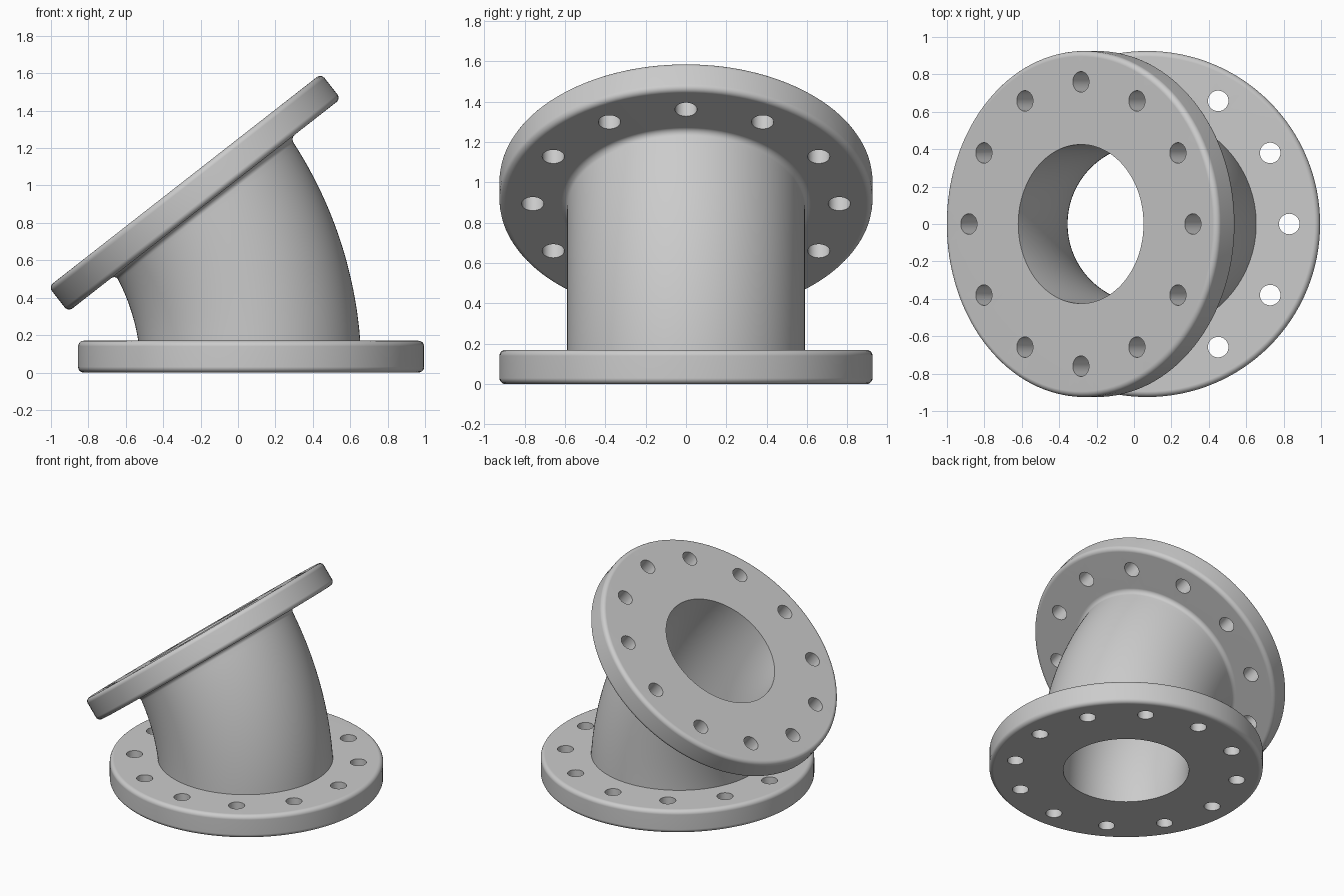
import bpy, bmesh
from math import sin, cos, pi, sqrt, radians
from mathutils import Matrix, Vector

if "Cube" in bpy.data.objects:
    bpy.data.objects.remove(bpy.data.objects["Cube"])

BEND = 1.67               # bend radius of the pipe centre line
ANGLE = radians(38)       # angle between the two flanges
BX = 0.07 - BEND          # x of the bend axis (at z = 0)
OUTER, BORE, FLANGE = 0.59, 0.425, 0.925
THICK, ROUND = 0.17, 0.03
SEG = 128

# Turns a point of the lower end frame into the upper end frame
to_top = (Matrix.Translation((BX, 0, 0)) @ Matrix.Rotation(-ANGLE, 4, 'Y')
          @ Matrix.Scale(-1, 4, (0, 0, 1)) @ Matrix.Translation((-BX, 0, 0)))
phis = [2 * pi * i / SEG for i in range(SEG)]


def flat_ring(r, z):
    return [Vector((BX + BEND + r * cos(p), r * sin(p), z)) for p in phis]


def pipe_ring(r, z):
    """Slice of the curved pipe at height z above the end plane."""
    return [Vector((BX + sqrt((BEND + r * cos(p)) ** 2 - z * z), r * sin(p), z))
            for p in phis]


def blend(a, b, n):
    """Rings that sweep round the bend axis between rings a and b."""
    rings = []
    for k in range(n + 1):
        ring = []
        for p, q in zip(a, b):
            axis = Vector((BX, 0, 0))
            u, v = p - axis, q - axis
            t0 = Vector((u.x, u.z)).angle_signed(Vector((1, 0)))
            t1 = Vector((v.x, v.z)).angle_signed(Vector((1, 0)))
            t = t0 + (t1 - t0) * k / n
            rho = sqrt(u.x ** 2 + u.z ** 2)
            ring.append(Vector((BX + rho * cos(t), p.y, rho * sin(t))))
        rings.append(ring)
    return rings


def flange_rings():
    """End face, rounded rim and back face, from bore edge outward."""
    rings = []
    for cz, start in ((ROUND, -90), (THICK - ROUND, 0)):
        for k in range(6):
            a = radians(start + 18 * k)
            rings.append(flat_ring(FLANGE - ROUND + ROUND * cos(a), cz + ROUND * sin(a)))
    return rings


def raise_ring(ring):
    return [to_top @ p for p in ring]


# Elbow skin: lower flange, outer pipe, upper fillet, upper flange, bore
fillet = [pipe_ring(OUTER + ROUND * (1 - cos(a)), THICK + ROUND * (1 - sin(a)))
          for a in [radians(15 * k) for k in range(7)]]
upper = [raise_ring(r) for r in fillet] + [raise_ring(r) for r in reversed(flange_rings())]
low_bore = flat_ring(BORE, 0)
rings = flange_rings()
rings += blend(pipe_ring(OUTER, THICK), upper[0], 28)
rings += upper[1:]
rings += blend(raise_ring(low_bore), low_bore, 28)

bm = bmesh.new()
loops = [[bm.verts.new(p) for p in ring] for ring in rings]
for a, b in zip(loops, loops[1:] + loops[:1]):
    for i in range(SEG):
        j = (i + 1) % SEG
        bm.faces.new((a[i], a[j], b[j], b[i]))
bmesh.ops.recalc_face_normals(bm, faces=bm.faces)
mesh = bpy.data.meshes.new("flanged_elbow")
bm.to_mesh(mesh)
bm.free()
elbow = bpy.data.objects.new("flanged_elbow", mesh)
bpy.context.collection.objects.link(elbow)

# Bolt hole cutters: twelve through each flange
bm = bmesh.new()
for top in (False, True):
    for k in range(12):
        a = k * pi / 6
        place = Matrix.Translation((BX + BEND + 0.76 * cos(a), 0.76 * sin(a), THICK / 2))
        bmesh.ops.create_cone(bm, cap_ends=True, segments=32, radius1=0.055, radius2=0.055,
                              depth=THICK + 0.08, matrix=to_top @ place if top else place)
bmesh.ops.recalc_face_normals(bm, faces=bm.faces)
mesh = bpy.data.meshes.new("bolt_hole_cutter")
bm.to_mesh(mesh)
bm.free()
cutter = bpy.data.objects.new("bolt_hole_cutter", mesh)
bpy.context.collection.objects.link(cutter)
cutter.hide_render = True

bpy.context.view_layer.objects.active = elbow
elbow.select_set(True)
cut = elbow.modifiers.new("bolt_holes", 'BOOLEAN')
cut.object = cutter
cut.solver = 'EXACT'
bpy.ops.object.modifier_apply(modifier=cut.name)
bpy.data.objects.remove(cutter)

# Smooth shading with crisp face edges
bpy.ops.object.shade_smooth_by_angle(angle=radians(30))
weighted = elbow.modifiers.new("weighted_normals", 'WEIGHTED_NORMAL')
weighted.keep_sharp = True
